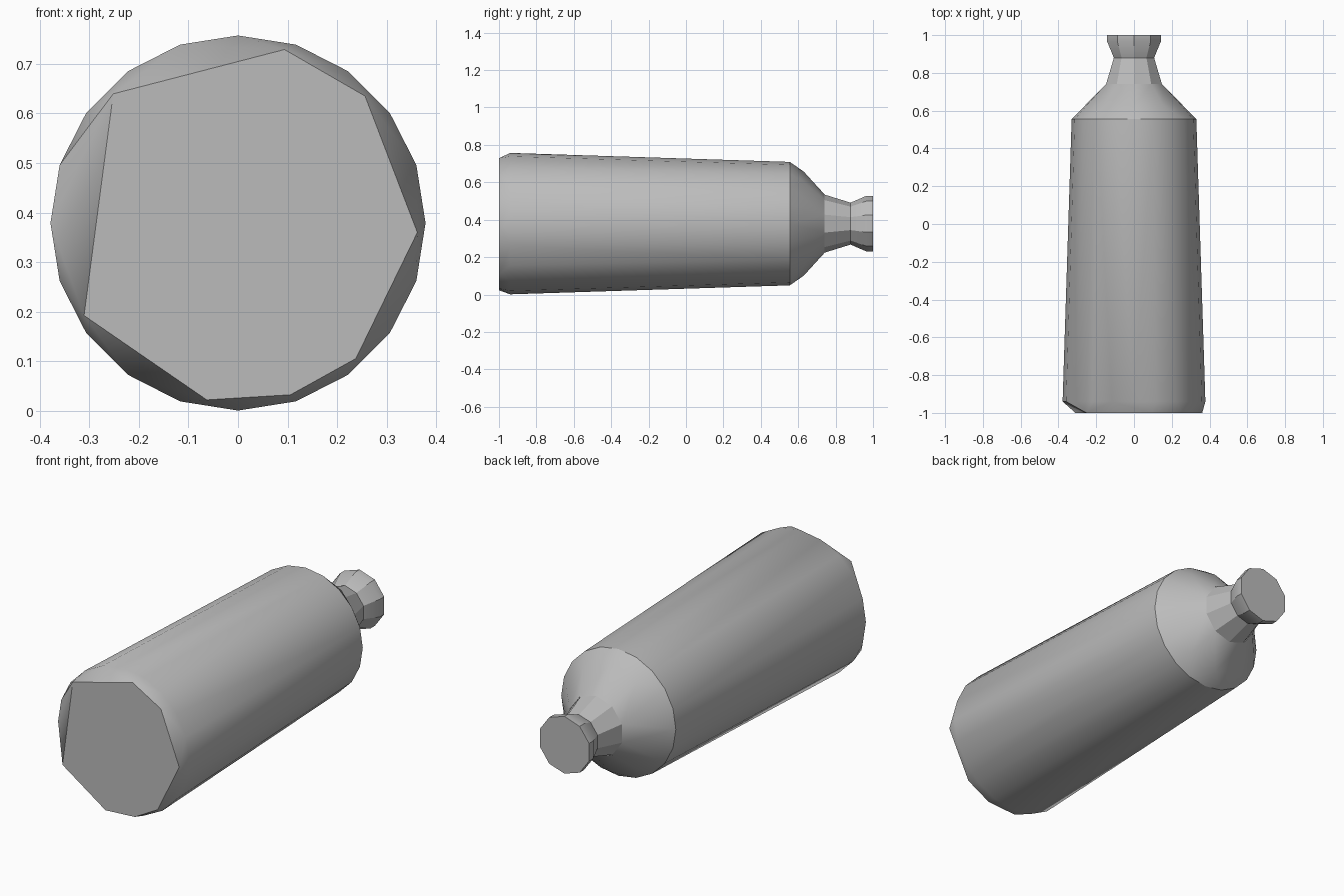
import bpy, bmesh
from math import sin, cos, radians

if "Cube" in bpy.data.objects:
    bpy.data.objects.remove(bpy.data.objects["Cube"])

AXIS_Z = 0.379

grey = bpy.data.materials.new("plain grey")
grey.use_nodes = True
colour = (0.5, 0.5, 0.5, 1)
grey.diffuse_color = colour
grey.node_tree.nodes["Principled BSDF"].inputs["Base Color"].default_value = colour


def ring(bm, y, radius, angles, tall=1.0):
    """Points around the bottle axis at depth y; angles in degrees."""
    return [bm.verts.new((radius * cos(radians(a)), y,
                          AXIS_Z + radius * tall * sin(radians(a)))) for a in angles]


def even(count, start=0):
    return [start + i * 360 / count for i in range(count)]


def finish(bm, name):
    bmesh.ops.recalc_face_normals(bm, faces=bm.faces)
    mesh = bpy.data.meshes.new(name)
    bm.to_mesh(mesh)
    bm.free()
    obj = bpy.data.objects.new(name, mesh)
    bpy.context.collection.objects.link(obj)
    mesh.materials.append(grey)
    bpy.ops.object.select_all(action='DESELECT')
    obj.select_set(True)
    bpy.context.view_layer.objects.active = obj
    bpy.ops.object.shade_smooth_by_angle(angle=radians(30))


# Body and shoulder: a convex shell around rings with an uneven, chipped base
bm = bmesh.new()
ring(bm, -1.0, 0.362, [-3, 45, 75, 134, 211, 260, 287, 311])
ring(bm, -0.94, 0.378, even(20, -90))
ring(bm, 0.555, 0.33, even(20, -90))
ring(bm, 0.63, 0.262, even(10, -90), 1.06)
ring(bm, 0.74, 0.157, even(10, -90))
bmesh.ops.convex_hull(bm, input=bm.verts)
# Open the top where the neck joins
inner = [f for f in bm.faces if all(v.co.y > 0.73 for v in f.verts)]
bmesh.ops.delete(bm, geom=inner, context='FACES_ONLY')
bmesh.ops.dissolve_limit(bm, angle_limit=radians(0.5), verts=bm.verts, edges=bm.edges)
finish(bm, "bottle_body")

# Neck and flared lip, closed flat at the mouth
bm = bmesh.new()
sides = even(10, -90)
rings = [ring(bm, y, r, sides) for y, r in
         [(0.735, 0.157), (0.88, 0.112), (0.965, 0.149), (1.0, 0.149)]]
for a, b in zip(rings, rings[1:]):
    for i in range(len(sides)):
        j = (i + 1) % len(sides)
        bm.faces.new((a[i], a[j], b[j], b[i]))
bm.faces.new(rings[-1])
finish(bm, "bottle_neck")
